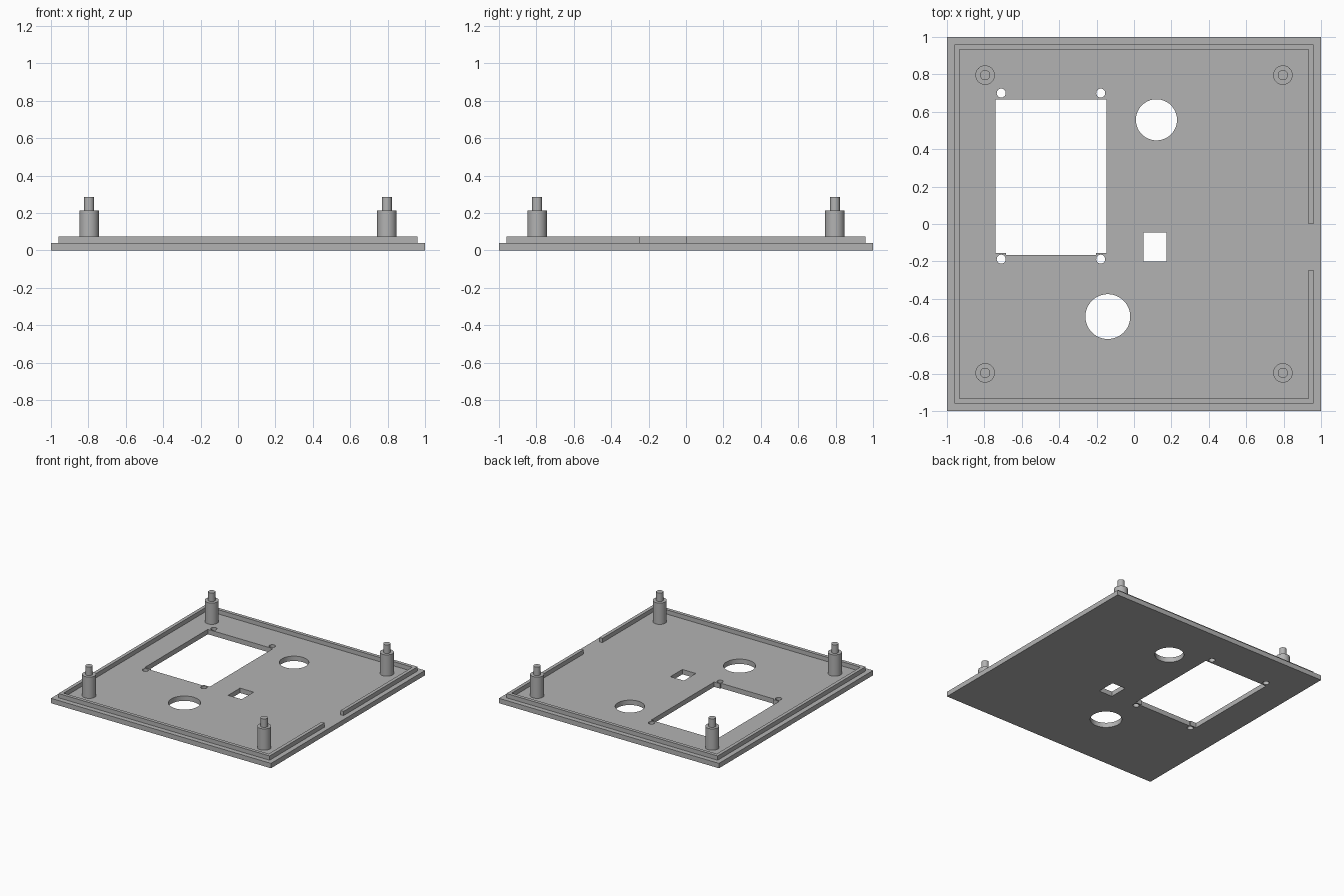
import bpy
import bmesh
from math import cos, sin, tau, radians

cube = bpy.data.objects.get("Cube")
if cube:
    bpy.data.objects.remove(cube, do_unlink=True)

# Plain grey plastic
grey = bpy.data.materials.new("grey plastic")
grey.use_nodes = True
grey.diffuse_color = (0.45, 0.45, 0.45, 1)
grey.node_tree.nodes["Principled BSDF"].inputs["Base Color"].default_value = grey.diffuse_color


def circle(x, y, r, n=48):
    return [(x + r * cos(tau * i / n), y + r * sin(tau * i / n)) for i in range(n)]


def rect(x0, x1, y0, y1):
    return [(x0, y0), (x1, y0), (x1, y1), (x0, y1)]


def prism(name, outlines, z0, z1):
    """Extrude a flat shape; outlines after the first are holes."""
    bm = bmesh.new()
    edges = []
    for outline in outlines:
        verts = [bm.verts.new((x, y, z0)) for x, y in outline]
        edges += [bm.edges.new((verts[i - 1], verts[i])) for i in range(len(verts))]
    bmesh.ops.triangle_fill(bm, use_beauty=True, use_dissolve=False,
                            edges=edges, normal=(0, 0, 1))
    result = bmesh.ops.extrude_face_region(bm, geom=bm.faces[:], use_keep_orig=True)
    top = [g for g in result["geom"] if isinstance(g, bmesh.types.BMVert)]
    bmesh.ops.translate(bm, verts=top, vec=(0, 0, z1 - z0))
    bmesh.ops.recalc_face_normals(bm, faces=bm.faces[:])
    mesh = bpy.data.meshes.new(name)
    bm.to_mesh(mesh)
    bm.free()
    mesh.materials.append(grey)
    obj = bpy.data.objects.new(name, mesh)
    bpy.context.collection.objects.link(obj)
    bpy.ops.object.select_all(action='DESELECT')
    obj.select_set(True)
    bpy.context.view_layer.objects.active = obj
    bpy.ops.object.shade_smooth_by_angle(angle=radians(30))
    return obj


PLATE_TOP, RIM_TOP, POST_TOP, PIN_TOP = 0.04, 0.075, 0.215, 0.285

# Base plate with display window, screw holes, round holes and a small slot
window = [(-0.74, -0.154), (-0.685, -0.154), (-0.685, -0.165), (-0.203, -0.165),
          (-0.203, -0.154), (-0.148, -0.154), (-0.148, 0.665), (-0.74, 0.665)]
screw_holes = [circle(x, y, 0.024, 24) for x in (-0.71, -0.178) for y in (-0.188, 0.70)]
prism("base_plate",
      [rect(-1, 1, -1, 1), window, circle(0.12, 0.557, 0.11), circle(-0.14, -0.495, 0.12),
       rect(0.05, 0.173, -0.2, -0.045)] + screw_holes,
      0, PLATE_TOP)

# Raised rim, open on one side for a cable
a, b = 0.96, 0.932
gap_low, gap_high = -0.245, 0.0
prism("rim",
      [[(a, gap_high), (a, a), (-a, a), (-a, -a), (a, -a), (a, gap_low),
        (b, gap_low), (b, -b), (-b, -b), (-b, b), (b, b), (b, gap_high)]],
      PLATE_TOP, RIM_TOP)

# Corner posts with locating pins
for side, x in (("right", -0.796), ("left", 0.796)):
    for end, y in (("front", -0.796), ("back", 0.796)):
        prism(f"post_{end}_{side}", [circle(x, y, 0.052)], PLATE_TOP, POST_TOP)
        prism(f"pin_{end}_{side}", [circle(x, y, 0.027, 32)], POST_TOP, PIN_TOP)
